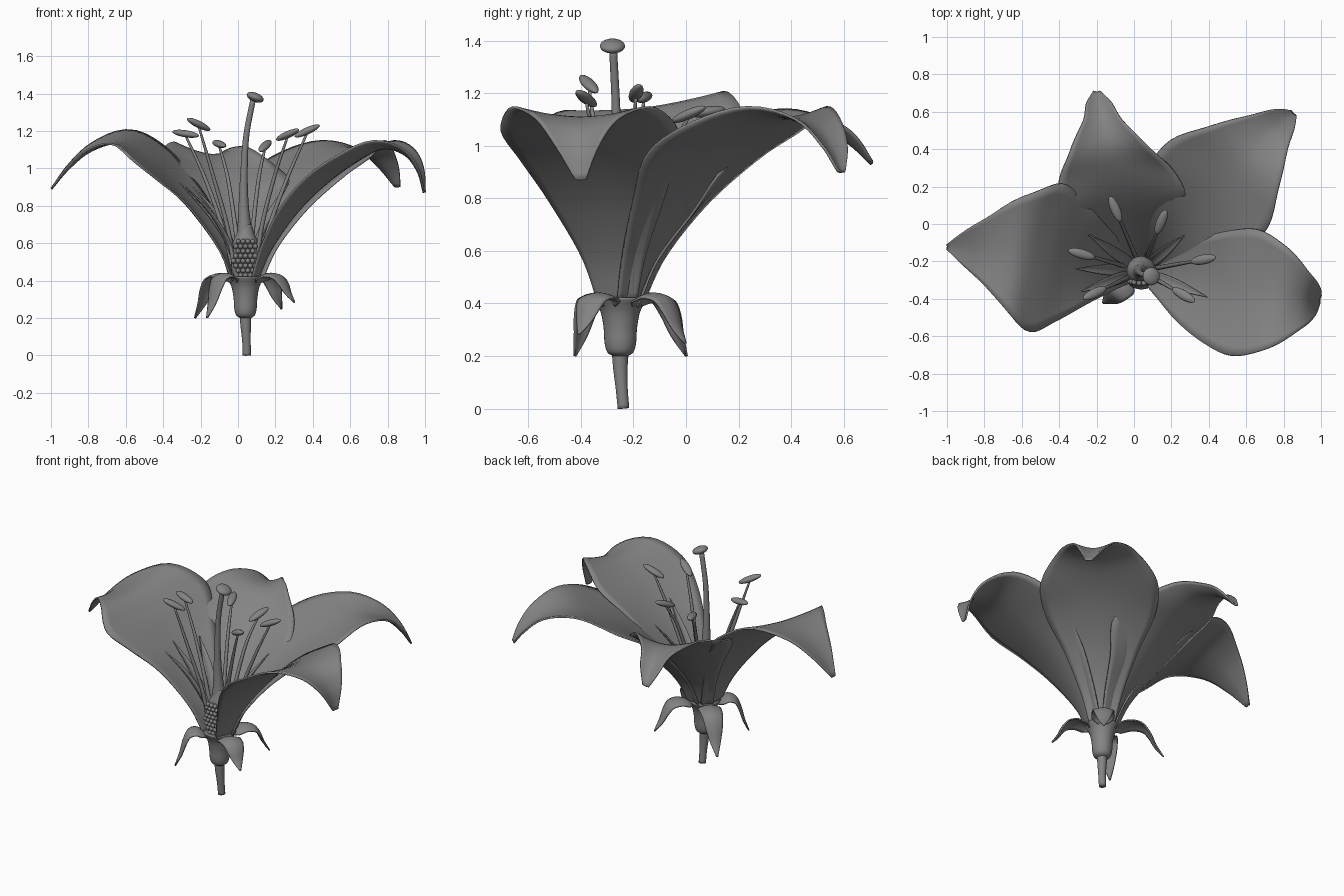
import bpy, math
from mathutils import Vector

if "Cube" in bpy.data.objects:
    bpy.data.objects.remove(bpy.data.objects["Cube"])

CX, CY = 0.04, -0.25   # flower axis
grey = bpy.data.materials.new("dark_grey")
grey.diffuse_color = (0.23, 0.23, 0.23, 1)
grey.use_nodes = True
grey.node_tree.nodes["Principled BSDF"].inputs["Base Color"].default_value = grey.diffuse_color


def make_mesh(name, verts, faces, thickness=0):
    me = bpy.data.meshes.new(name)
    me.from_pydata(verts, [], faces)
    me.polygons.foreach_set("use_smooth", [True] * len(faces))
    me.materials.append(grey)
    ob = bpy.data.objects.new(name, me)
    bpy.context.collection.objects.link(ob)
    if thickness:
        mod = ob.modifiers.new("thickness", 'SOLIDIFY')
        mod.thickness = thickness
        mod.offset = 0
    return ob


def spline(pts, n):
    """Catmull-Rom through tuples of any length."""
    p = [Vector(q) for q in pts]
    p = [2 * p[0] - p[1]] + p + [2 * p[-1] - p[-2]]
    out = []
    for k in range(n + 1):
        u = k / n * (len(pts) - 1)
        i = min(int(u), len(pts) - 2)
        t = u - i
        a, b, c, d = p[i:i + 4]
        out.append(0.5 * (2 * b + (c - a) * t + (2 * a - 5 * b + 4 * c - d) * t * t
                          + (3 * b - a - 3 * c + d) * t ** 3))
    return out


def blade(name, angle, profile, thickness, tip_turn=0, tilt=0, skew=0, n=36, m=14):
    """Leaf-like sheet: profile rows are (radius, height, half width, cupping)."""
    rows = spline(profile, n)
    ang = math.radians(angle)
    verts, faces = [], []
    for i, (r, z, w, cup) in enumerate(rows):
        a, b = rows[max(i - 1, 0)], rows[min(i + 1, n)]
        t = Vector((b[0] - a[0], b[1] - a[1])).normalized()
        turn = ang + math.radians(tip_turn) * (i / n) ** 2
        out = Vector((math.cos(turn), math.sin(turn), 0))
        side = Vector((-math.sin(turn), math.cos(turn), 0))
        normal = out * -t.y + Vector((0, 0, t.x))
        tangent = out * t.x + Vector((0, 0, t.y))
        for j in range(m + 1):
            v = 2 * j / m - 1
            verts.append(Vector((CX, CY, z)) + out * r + side * (w * v)
                         + normal * w * (cup * abs(v) ** 1.7 + tilt * v) + tangent * (skew * w * v))
    for i in range(n):
        for j in range(m):
            k = i * (m + 1) + j
            faces.append((k, k + 1, k + m + 2, k + m + 1))
    return make_mesh(name, verts, faces, thickness)


def tube(name, rows, n=24, seg=12):
    """Round sweep: rows are (x, y, z, radius)."""
    rows = spline(rows, n)
    verts, faces = [], []
    for i, q in enumerate(rows):
        t = (rows[min(i + 1, len(rows) - 1)] - rows[max(i - 1, 0)]).to_3d().normalized()
        u = Vector((0, 1, 0)).cross(t).normalized()
        w = t.cross(u)
        for j in range(seg):
            a = 2 * math.pi * j / seg
            verts.append(q.to_3d() + (u * math.cos(a) + w * math.sin(a)) * max(q[3], 0.001))
    for i in range(len(rows) - 1):
        for j in range(seg):
            k = (j + 1) % seg
            faces.append((i * seg + j, i * seg + k, (i + 1) * seg + k, (i + 1) * seg + j))
    faces += [tuple(range(seg))[::-1], tuple(range(len(verts) - seg, len(verts)))]
    return make_mesh(name, verts, faces)


def ellipsoid(name, loc, size, direction=(0, 0, 1), seg=16, rings=10):
    bpy.ops.mesh.primitive_uv_sphere_add(segments=seg, ring_count=rings, radius=1, location=loc)
    ob = bpy.context.object
    ob.name = name
    ob.scale = size
    ob.rotation_euler = Vector(direction).to_track_quat('Z', 'Y').to_euler()
    ob.data.materials.append(grey)
    bpy.ops.object.shade_smooth()
    return ob


# stem and flared calyx cup
tube("stem", [(0.047, -0.238, 0, 0.022), (0.045, -0.245, 0.08, 0.023),
              (0.041, -0.25, 0.16, 0.028), (CX, CY, 0.23, 0.033)], 16, 20)
cup_profile = [(0.2, 0.03), (0.215, 0.05), (0.25, 0.06), (0.31, 0.064),
               (0.37, 0.076), (0.42, 0.1), (0.41, 0.08), (0.39, 0.02)]
tube("calyx_cup", [(CX, CY, z, r) for z, r in cup_profile], 32, 32)

# sepals curling down
sepal = [(0.075, 0.395, 0.03), (0.1, 0.42, 0.065), (0.155, 0.438, 0.067), (0.215, 0.42, 0.062),
         (0.25, 0.36, 0.052), (0.275, 0.28, 0.032), (0.31, 0.2, 0.004)]
for i, (ang, s, drop) in enumerate([(-31, 0.98, 0.65), (52, 1.02, 0.8), (137, 1.28, 1), (220, 0.8, 1)]):
    blade(f"sepal_{i + 1}", ang,
          [(r if r < 0.11 else 0.1 + (r - 0.1) * s, z if k < 3 else 0.438 - (0.438 - z) * drop, w, -0.25)
           for k, (r, z, w) in enumerate(sepal)], 0.008, n=20, m=8)

# petals, front one left out to show the inside
line = [(0.06, 0.40), (0.135, 0.57), (0.27, 0.76), (0.42, 0.91), (0.58, 1.03),
        (0.74, 1.105), (0.865, 1.075), (0.935, 0.985), (0.965, 0.87)]
left_line = [(0.06, 0.40), (0.14, 0.58), (0.28, 0.78), (0.41, 0.935), (0.53, 1.055),
             (0.67, 1.14), (0.83, 1.095), (0.95, 1.0), (1.045, 0.89)]
back_line = [(0.06, 0.40), (0.135, 0.57), (0.27, 0.75), (0.42, 0.905), (0.56, 1.01),
             (0.69, 1.07), (0.82, 1.055), (0.91, 1.0), (0.985, 0.93)]
cups = [0.15, 0.18, 0.18, 0.15, 0.1, 0.14, 0.22, 0.25, 0.2]
for name, ang, path, sr, tip_w, deep, turn, tilt, skew in [
        ("right_petal", -13, line, 1, (0.30, 0.345, 0.28, 0.16, 0.08, 0.02), 1, 4, 0, 0),
        ("back_right_petal", 49, line, 1.21, (0.33, 0.35, 0.24, 0.13, 0.07, 0.02), 1.2, -3, 0, 0),
        ("back_petal", 105, back_line, 1, (0.33, 0.30, 0.2, 0.1, 0.065, 0.02), 1.8, -1, 0.05, 0.24),
        ("left_petal", 172, left_line, 1, (0.33, 0.405, 0.32, 0.18, 0.09, 0.015), 0.6, 1, -0.12, 0)]:
    widths = (0.075, 0.125, 0.22) + tip_w
    blade(name, ang, [(r * (1 + (sr - 1) * k / 8), z + (0.03 if sr > 1 and k == 8 else 0), w,
                       c * (deep if k > 2 else 1)) for k, ((r, z), w, c) in enumerate(zip(path, widths, cups))],
          0.01, turn, tilt, skew)

# narrow inner blades lying over the petals
for i, (x, y, z) in enumerate([(0.27, -0.06, 0.92), (0.39, -0.39, 0.94), (-0.24, -0.06, 0.90),
                               (-0.28, -0.36, 0.90), (-0.31, -0.24, 0.92)]):
    dx, dy = x - CX, y - CY
    r = math.hypot(dx, dy)
    blade(f"inner_blade_{i + 1}", math.degrees(math.atan2(dy, dx)),
          [(0.05, 0.44, 0.012, 0.3), (0.3 * r, 0.6, 0.028, 0.3),
           (0.6 * r, 0.76, 0.026, 0.3), (r, z, 0.002, 0.3)], 0.006, n=16, m=6)

# stamens: filament plus anther
for i, (x, y, z, tilt) in enumerate([(-0.28, -0.16, 1.185, 0.15), (-0.10, 0.08, 1.13, 0.15),
                                     (0.145, 0.01, 1.12, 0.4), (0.37, -0.19, 1.2, 0.45),
                                     (0.265, -0.38, 1.18, 0.4), (-0.21, -0.37, 1.235, 0.45)]):
    d = Vector((x - CX, y - CY, 0))
    e = d.normalized()
    path = [Vector((CX, CY, 0.43)) + e * 0.06, Vector((CX, CY, 0.68)) + d * 0.38,
            Vector((CX, CY, 0.95)) + d * 0.68, Vector((x, y, z - 0.01))]
    tube(f"filament_{i + 1}", [(*p, r) for p, r in zip(path, (0.013, 0.012, 0.01, 0.006))], 20, 10)
    ellipsoid(f"anther_{i + 1}", (x, y, z), (0.026, 0.019, 0.075), (e.x, e.y, tilt))

# ovary with its front sliced flat, and style
ovary = tube("ovary", [(CX, CY, z, r) for z, r in
                       [(0.39, 0.05), (0.43, 0.072), (0.5, 0.078), (0.56, 0.078), (0.61, 0.066),
                        (0.65, 0.048), (0.7, 0.034)]], 24, 32)
for v in ovary.data.vertices:
    v.co.y = max(v.co.y, CY - 0.055)
tube("style", [(0.038, -0.25, 0.64, 0.046), (0.033, -0.252, 0.72, 0.034), (0.03, -0.256, 0.84, 0.025),
               (0.033, -0.262, 1.0, 0.019), (0.045, -0.268, 1.18, 0.016), (0.082, -0.278, 1.375, 0.015)], 30, 16)

# stigma disc
ellipsoid("stigma", (0.092, -0.28, 1.38), (0.048, 0.048, 0.024), (0.4, 0, 1), 24, 14)

# seeds packed on the ovary's cut face
for row in range(8):
    z = 0.427 + row * 0.026
    half = 0.066 * math.sqrt(max(0, 1 - ((z - 0.51) / 0.125) ** 2))
    for col in range(-3, 4):
        x = (col + 0.5 * (row % 2)) * 0.026
        if abs(x) <= half:
            y = CY - 0.05 - 0.016 * (1 - (x / 0.075) ** 2)
            ellipsoid("seed", (CX + x, y, z), (0.014, 0.016, 0.014), seg=10, rings=6)
